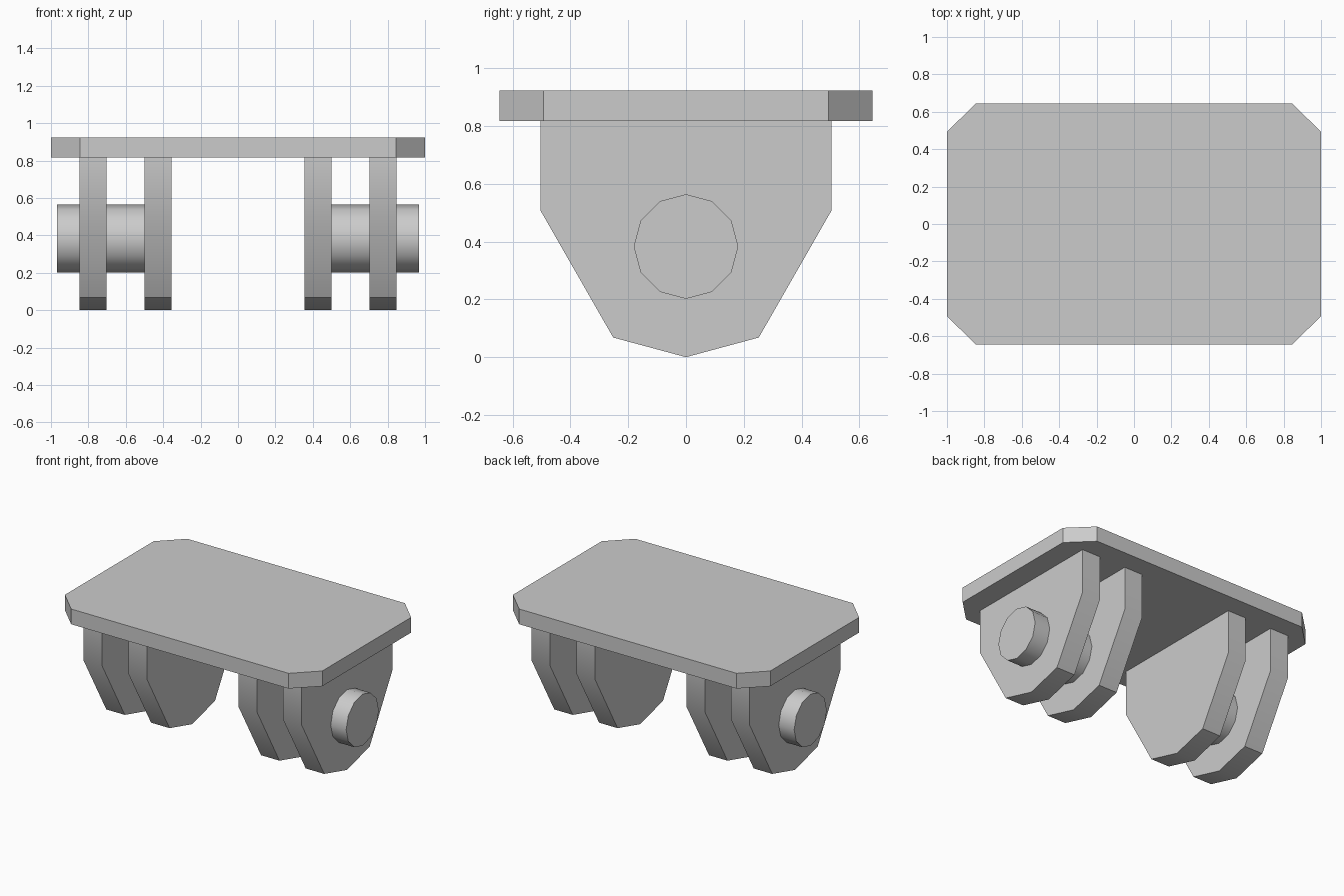
import bpy
import math

if "Cube" in bpy.data.objects:
    bpy.data.objects.remove(bpy.data.objects["Cube"], do_unlink=True)

GREY = (0.6, 0.6, 0.6, 1.0)
steel = bpy.data.materials.new("grey_metal")
steel.use_nodes = True
steel.diffuse_color = GREY
steel.node_tree.nodes["Principled BSDF"].inputs["Base Color"].default_value = GREY


def finish(obj):
    """Assign the material and smooth only the shallow edges."""
    obj.data.materials.append(steel)
    bpy.ops.object.select_all(action="DESELECT")
    obj.select_set(True)
    bpy.context.view_layer.objects.active = obj
    bpy.ops.object.shade_smooth_by_angle(angle=math.radians(30.5))


def prism(name, start, end):
    """Closed prism between two matching outlines."""
    n = len(start)
    faces = [tuple(reversed(range(n))), tuple(range(n, 2 * n))]
    faces += [(i, (i + 1) % n, n + (i + 1) % n, n + i) for i in range(n)]
    mesh = bpy.data.meshes.new(name)
    mesh.from_pydata(start + end, [], faces)
    obj = bpy.data.objects.new(name, mesh)
    bpy.context.collection.objects.link(obj)
    finish(obj)


# Top plate with chamfered corners
PLATE_BOTTOM, PLATE_TOP = 0.817, 0.924
plan = [(1, -0.493), (1, 0.493), (0.845, 0.645), (-0.845, 0.645),
        (-1, 0.493), (-1, -0.493), (-0.845, -0.645), (0.845, -0.645)]
prism("top_plate", [(x, y, PLATE_BOTTOM) for x, y in plan],
      [(x, y, PLATE_TOP) for x, y in plan])

# Tapered lug outline in the y-z plane
lug = [(-0.504, PLATE_BOTTOM), (-0.504, 0.508), (-0.252, 0.068), (0, 0),
       (0.252, 0.068), (0.504, 0.508), (0.504, PLATE_BOTTOM)]

for side, sign in (("left", 1), ("right", -1)):
    # Pair of lugs
    for part, inner, outer in (("inner", 0.355, 0.499), ("outer", 0.703, 0.847)):
        x0, x1 = sorted((sign * inner, sign * outer))
        prism(f"{side}_{part}_lug", [(x0, y, z) for y, z in lug],
              [(x1, y, z) for y, z in lug])

    # Twelve-sided pin through the lugs
    pin_in, pin_out = 0.43, 0.967
    bpy.ops.mesh.primitive_cylinder_add(
        vertices=12, radius=0.181, depth=pin_out - pin_in,
        location=(sign * (pin_in + pin_out) / 2, 0, 0.383),
        rotation=(0, math.pi / 2, 0))
    pin = bpy.context.object
    pin.name = f"{side}_pin"
    finish(pin)
